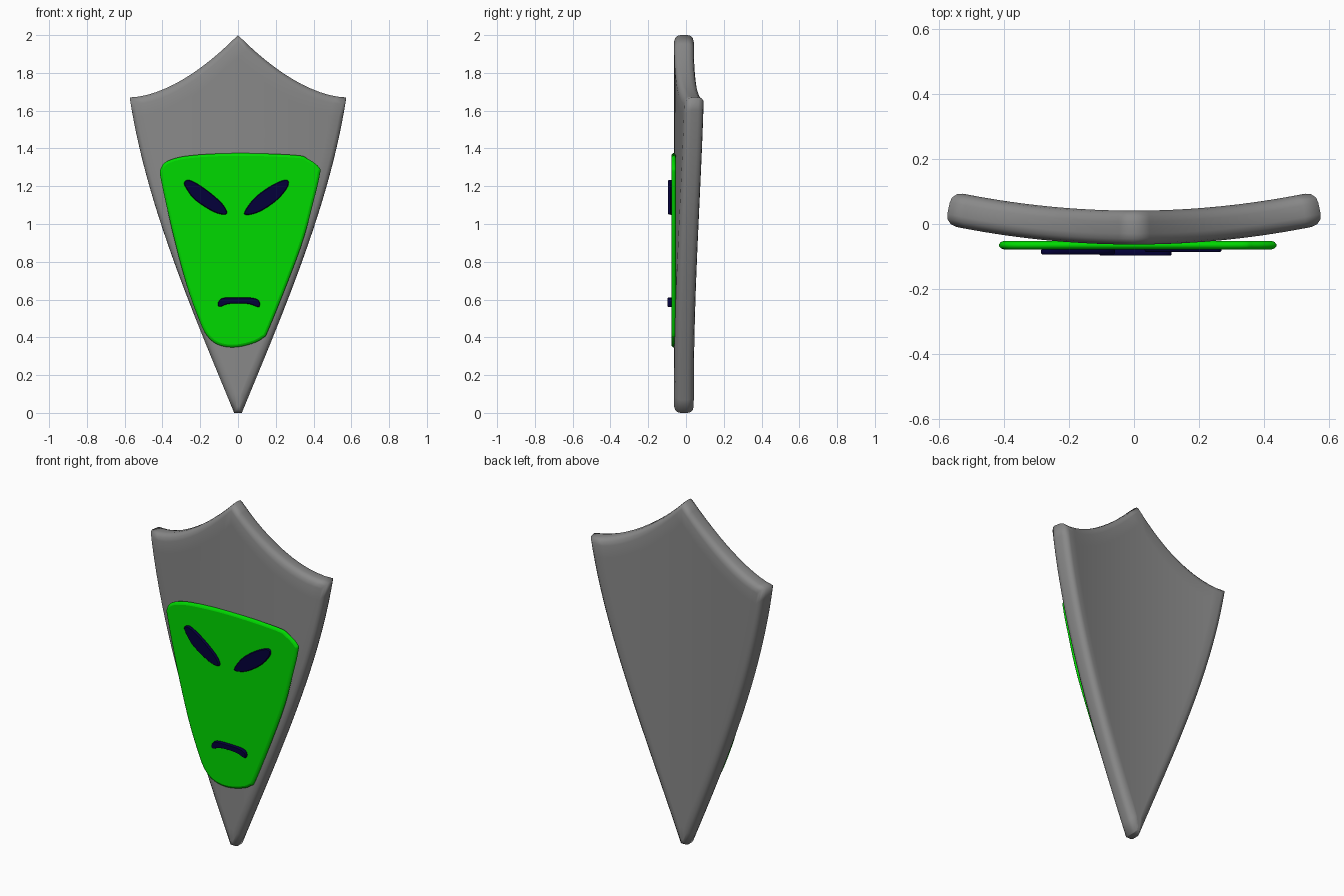
import bpy, bmesh
from mathutils import Vector

if "Cube" in bpy.data.objects:
    bpy.data.objects.remove(bpy.data.objects["Cube"])


def material(name, rgb):
    m = bpy.data.materials.new(name)
    m.diffuse_color = (*rgb, 1)
    m.use_nodes = True
    m.node_tree.nodes["Principled BSDF"].inputs["Base Color"].default_value = m.diffuse_color
    return m


def finish(name, bm, mat, angle):
    bmesh.ops.recalc_face_normals(bm, faces=bm.faces)
    me = bpy.data.meshes.new(name)
    bm.to_mesh(me)
    bm.free()
    ob = bpy.data.objects.new(name, me)
    bpy.context.collection.objects.link(ob)
    me.materials.append(mat)
    bpy.ops.object.select_all(action='DESELECT')
    ob.select_set(True)
    bpy.context.view_layer.objects.active = ob
    bpy.ops.object.shade_smooth_by_angle(angle=angle)
    # Large flat caps stay flat
    for p in me.polygons:
        if len(p.vertices) > 4:
            p.use_smooth = False
    return ob


def bridge(bm, rings):
    for a, b in zip(rings, rings[1:]):
        n = len(a)
        for i in range(n):
            bm.faces.new((a[i], a[(i + 1) % n], b[(i + 1) % n], b[i]))


grey = material("grey", (0.25, 0.25, 0.25))
green = material("green", (0.0, 0.7, 0.0))
navy = material("navy", (0.001, 0.0, 0.042))

# Shield body: curved grid front and back, joined by a rounded rim
COLS, ROWS, HALF, BEND = 24, 24, 0.052, 0.185


def shield_point(u, t, inset, h):
    z0 = t * 1.67
    w = 0.02 + 0.41 * z0 + 0.01 * z0 ** 2 - 0.035 * z0 ** 3
    w = max(w - inset, w * 0.35)
    x = u * w
    top = 1.67 + 0.33 * (1 - abs(u)) ** 1.75
    z = inset + t * (top - 2 * inset)
    n = Vector((-2 * BEND * x, 1)).normalized()
    return (x + n.x * h, -0.011 + BEND * x * x + n.y * h, z)


bm = bmesh.new()
border = ([(i, 0) for i in range(COLS)] + [(COLS, j) for j in range(ROWS)]
          + [(i, ROWS) for i in range(COLS, 0, -1)] + [(0, j) for j in range(ROWS, 0, -1)])


def uv(i, j):
    return 2 * i / COLS - 1, j / ROWS


sides = []
for h in (-HALF, HALF):
    grid = {(i, j): bm.verts.new(shield_point(*uv(i, j), 0.034, h))
            for i in range(COLS + 1) for j in range(ROWS + 1)}
    for i in range(COLS):
        for j in range(ROWS):
            bm.faces.new((grid[i, j], grid[i + 1, j], grid[i + 1, j + 1], grid[i, j + 1]))
    sides.append([grid[k] for k in border])
rim = [[bm.verts.new(shield_point(*uv(*k), inset, HALF * f)) for k in border]
       for inset, f in ((0.016, -0.9), (0.004, -0.66), (0, -0.35),
                        (0, 0.35), (0.004, 0.66), (0.016, 0.9))]
bridge(bm, [sides[0]] + rim + [sides[1]])
finish("shield_body", bm, grey, 1.7)


# Flat plates with a smooth outline and softened edges
def spline(points, steps=5):
    p = [Vector(q) for q in points]
    n, out = len(p), []
    for i in range(n):
        a, b, c, d = p[i - 1], p[i], p[(i + 1) % n], p[(i + 2) % n]
        for s in range(steps):
            t = s / steps
            out.append(0.5 * (2 * b + (c - a) * t + (2 * a - 5 * b + 4 * c - d) * t * t
                              + (3 * b - a - 3 * c + d) * t ** 3))
    return out


def plate(name, points, front, back, edge, mat):
    """points run clockwise as seen from the front"""
    out = spline(points)
    n = len(out)
    normals = []
    for i in range(n):
        d = (out[(i + 1) % n] - out[i - 1]).normalized()
        normals.append(Vector((d.y, -d.x)))
    bm = bmesh.new()
    rings = []
    for f, inset in ((0, 1), (0.12, 0.4), (0.35, 0), (0.65, 0), (0.88, 0.4), (1, 1)):
        y = front + (back - front) * f
        rings.append([bm.verts.new((q.x + m.x * edge * inset, y, q.y + m.y * edge * inset))
                      for q, m in zip(out, normals)])
    bridge(bm, rings)
    bm.faces.new(rings[0])
    bm.faces.new(rings[-1][::-1])
    return finish(name, bm, mat, 0.9)


# Green face
plate("face_plate", [(-.41, 1.29), (-.37, 1.335), (-.25, 1.363), (0, 1.375), (.3, 1.365),
                     (.37, 1.345), (.43, 1.30), (.433, 1.26), (.40, 1.12), (.33, .87),
                     (.17, .46), (.13, .395), (.06, .362), (-.03, .347), (-.11, .363),
                     (-.165, .41), (-.205, .49), (-.27, .67), (-.34, .93), (-.405, 1.22)],
      -0.078, -0.052, 0.014, green)

# Slanted eyes
plate("left_eye", [(-.285, 1.22), (-.255, 1.232), (-.18, 1.19), (-.09, 1.115), (-.058, 1.062),
                   (-.08, 1.05), (-.14, 1.07), (-.23, 1.13), (-.275, 1.19)],
      -0.094, -0.076, 0.004, navy)
plate("right_eye", [(.035, 1.065), (.09, 1.14), (.18, 1.205), (.255, 1.234), (.265, 1.20),
                    (.21, 1.13), (.12, 1.068), (.05, 1.048)],
      -0.086, -0.07, 0.004, navy)

# Frowning mouth
plate("mouth", [(-.105, .585), (-.08, .608), (0, .612), (.08, .608), (.112, .592), (.114, .564),
                (.10, .562), (.06, .576), (0, .58), (-.055, .576), (-.09, .563), (-.104, .565)],
      -0.097, -0.075, 0.003, navy)
